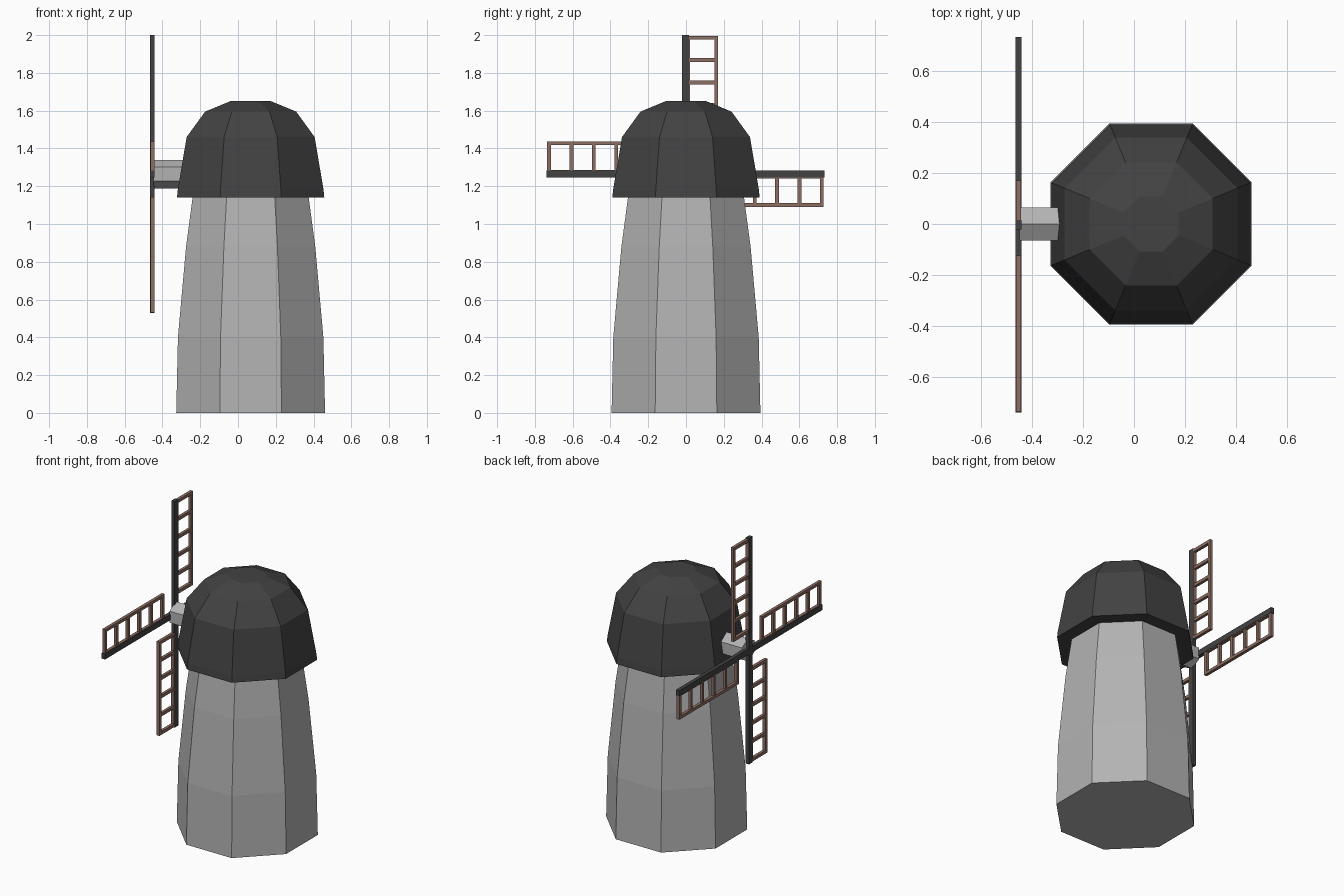
import bpy, bmesh, math
from mathutils import Matrix, Vector

if "Cube" in bpy.data.objects:
    bpy.data.objects.remove(bpy.data.objects["Cube"])


def material(name, rgb):
    m = bpy.data.materials.new(name)
    m.diffuse_color = (*rgb, 1)
    m.use_nodes = True
    m.node_tree.nodes["Principled BSDF"].inputs["Base Color"].default_value = m.diffuse_color
    return m


STONE = material("stone grey", (0.45, 0.45, 0.45))
DARK = material("charcoal", (0.055, 0.055, 0.055))
WOOD = material("brown wood", (0.266, 0.156, 0.125))
CX = 0.067                               # tower axis
HUB = Vector((-0.453, -0.003, 1.264))    # centre of the sails


def finish(name, bm, mat):
    bmesh.ops.recalc_face_normals(bm, faces=bm.faces)
    me = bpy.data.meshes.new(name)
    bm.to_mesh(me)
    bm.free()
    me.materials.append(mat)
    ob = bpy.data.objects.new(name, me)
    bpy.context.collection.objects.link(ob)
    return ob


def loft(name, sides, profile, mat, matrix, start):
    """Stack polygon rings of (flat-to-centre distance, height) and cap both ends."""
    bm = bmesh.new()
    rings = []
    for a, z in profile:
        r = a / math.cos(math.pi / sides)
        rings.append([bm.verts.new((r * math.cos(start + math.tau * i / sides),
                                    r * math.sin(start + math.tau * i / sides), z))
                      for i in range(sides)])
    for lo, hi in zip(rings, rings[1:]):
        for i in range(sides):
            j = (i + 1) % sides
            bm.faces.new((lo[i], lo[j], hi[j], hi[i]))
    bm.faces.new(rings[0][::-1])
    bm.faces.new(rings[-1])
    bm.transform(matrix)
    return finish(name, bm, mat)


def box(bm, lo, hi):
    lo, hi = Vector(lo), Vector(hi)
    bmesh.ops.create_cube(bm, size=1, matrix=Matrix.Translation((lo + hi) / 2)
                          @ Matrix.Diagonal((*(hi - lo), 1)))


# Eight-sided tower and domed cap
axis = Matrix.Translation((CX, 0, 0))
loft("tower", 8, [(0.394, 0), (0.385, 0.4), (0.342, 0.88), (0.306, 1.15)],
     STONE, axis, math.pi / 8)
loft("cap", 8, [(0.390, 1.14), (0.386, 1.18), (0.339, 1.46), (0.241, 1.595), (0.108, 1.65)],
     DARK, axis, math.pi / 8)

# Six-sided axle pointing to -x, one corner up
loft("axle", 6, [(0.065, 0), (0.065, 0.3)], STONE,
     Matrix.Translation((HUB.x + 0.005, 0, HUB.z)) @ Matrix.Rotation(math.pi / 2, 4, 'Y'), 0)

# Crossed spars
for name, angle in (("vertical_spar", 0), ("horizontal_spar", math.pi / 2)):
    bm = bmesh.new()
    box(bm, (-0.012, -0.0185, -0.736), (0.012, 0.0185, 0.736))
    bm.transform(Matrix.Translation(HUB) @ Matrix.Rotation(angle, 4, 'X'))
    finish(name, bm, DARK)

# Four ladder frames, each a quarter turn from the last
for k in range(4):
    bm = bmesh.new()
    for y in (0.004, 0.154):
        box(bm, (-0.01, y, 0.12), (0.01, y + 0.019, 0.732))
    for i in range(6):
        z = 0.13 + i * 0.1184
        d = 0.01 if i in (0, 5) else 0.009
        box(bm, (-d, 0.02, z - 0.01), (d, 0.158, z + 0.01))
    bm.transform(Matrix.Translation(HUB) @ Matrix.Rotation(k * math.pi / 2, 4, 'X'))
    finish(f"sail_frame_{k + 1}", bm, WOOD)
